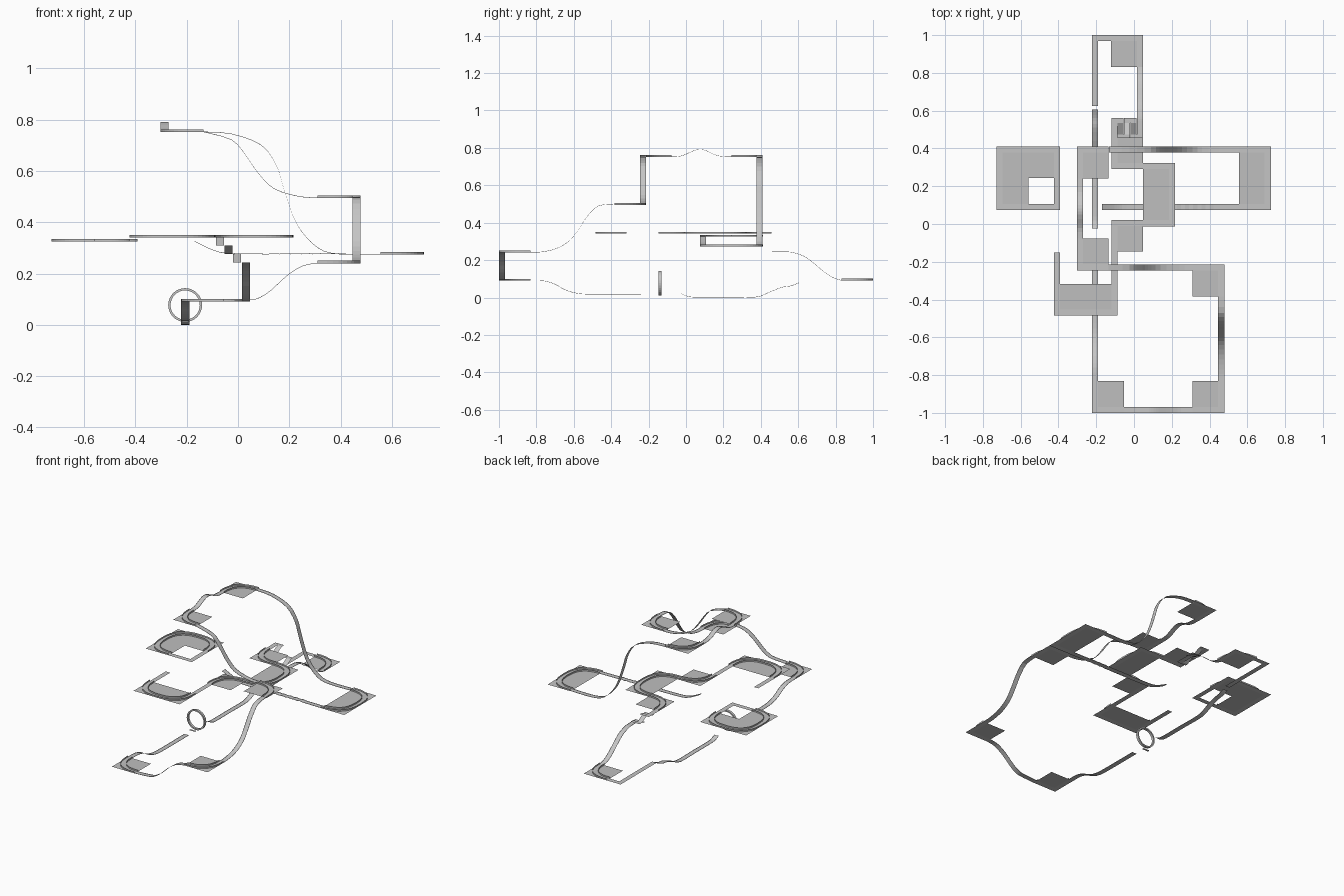
import bpy, bmesh, math

if "Cube" in bpy.data.objects:
    bpy.data.objects.remove(bpy.data.objects["Cube"])

W, S = 0.032, 0.168          # lane width, corner tile size
WALL = 0.01                  # kerb height


def material(name, v):
    m = bpy.data.materials.new(name)
    m.diffuse_color = (v, v, v, 1)
    m.use_nodes = True
    m.node_tree.nodes["Principled BSDF"].inputs["Base Color"].default_value = m.diffuse_color
    return m


LANE = material("lane grey", 0.56)
INFIELD = material("infield grey", 0.52)


def finish(name, bm, up=True):
    bm.normal_update()
    if up:
        for f in bm.faces:
            if f.normal.z < -1e-6:
                f.normal_flip()
    me = bpy.data.meshes.new(name)
    bm.to_mesh(me)
    bm.free()
    me.materials.append(LANE)
    me.materials.append(INFIELD)
    ob = bpy.data.objects.new(name, me)
    bpy.context.collection.objects.link(ob)
    return ob


def smooth(pts, n=3):
    """Catmull-Rom samples through (distance, height) points."""
    p = [pts[0]] + pts + [pts[-1]]
    out = []
    for i in range(1, len(p) - 2):
        for k in range(n):
            t = k / n
            out.append(tuple(0.5 * (2 * b + (c - a) * t + (2*a - 5*b + 4*c - d) * t*t
                             + (3*b - a - 3*c + d) * t**3)
                             for a, b, c, d in zip(p[i-1], p[i], p[i+1], p[i+2])))
    return out + [pts[-1]]


def strip(name, axis, at, pts, curve=True, lip=0.0):
    """Thin road along axis 'x' or 'y', centred at the other coordinate; lip adds tiny side edges."""
    if curve and len(pts) > 2:
        pts = smooth(pts)
        lip = 0.002
    bm = bmesh.new()
    rows = []
    for d, z in pts:
        section = [(at - W / 2, z), (at + W / 2, z)]
        if lip:
            section = [(at - W / 2, z + lip)] + section + [(at + W / 2, z + lip)]
        rows.append([bm.verts.new((d, o, h) if axis == 'x' else (o, d, h)) for o, h in section])
    for a, b in zip(rows, rows[1:]):
        for j in range(len(a) - 1):
            bm.faces.new((a[j], a[j + 1], b[j + 1], b[j]))
    finish(name, bm)


def quad(bm, x0, y0, x1, y1, z, mat=0):
    f = bm.faces.new([bm.verts.new(c) for c in
                      ((x0, y0, z), (x1, y0, z), (x1, y1, z), (x0, y1, z))])
    f.material_index = mat


def tile(name, cx, cy, dx, dy, z):
    """Corner tile: outer corner at (cx, cy), reaching inward along dx, dy."""
    bm = bmesh.new()
    ix, iy = cx + dx * S, cy + dy * S
    lx, ly = cx + dx * W, cy + dy * W
    quad(bm, cx, cy, lx, iy, z)
    quad(bm, lx, cy, ix, ly, z)
    quad(bm, lx, ly, ix, iy, z, 1)
    for r in (S, S - W):                       # rounded kerbs
        prev = None
        for k in range(13):
            a = math.pi / 2 * k / 12
            x = ix - dx * r * max(math.cos(a), 0) ** 0.75
            y = iy - dy * r * max(math.sin(a), 0) ** 0.75
            cur = (bm.verts.new((x, y, z)), bm.verts.new((x, y, z + WALL)))
            if prev:
                bm.faces.new((prev[0], cur[0], cur[1], prev[1]))
            prev = cur
    finish(name, bm)


# Corner tiles: outer corner x, y, inward direction, height
for name, *args in (
        ("top_back_corner", -0.302, 0.41, 1, -1, 0.751),
        ("top_front_corner", -0.302, -0.245, 1, 1, 0.751),
        ("mid_right_corner", 0.478, -0.215, -1, -1, 0.495),
        ("low_right_corner", 0.478, -1.0, -1, 1, 0.240),
        ("low_left_corner", -0.222, -1.0, 1, 1, 0.090),
        ("back_corner", 0.047, 1.0, -1, -1, 0.091),
        ("s_bend_entry", -0.12, 0.29, 1, 1, 0.341),
        ("s_bend_right_back", 0.216, 0.324, -1, -1, 0.341),
        ("s_bend_right_front", 0.216, -0.012, -1, 1, 0.341),
        ("s_bend_exit", -0.12, 0.022, 1, -1, 0.341),
        ("u_turn_right", -0.088, -0.485, -1, 1, 0.341),
        ("u_turn_left", -0.423, -0.485, 1, 1, 0.341),
        ("loop_back_right", -0.391, 0.411, -1, -1, 0.325),
        ("loop_back_left", -0.727, 0.411, 1, -1, 0.325),
        ("loop_front_left", -0.727, 0.075, 1, 1, 0.325),
        ("right_u_turn_front", 0.724, 0.075, -1, 1, 0.274),
        ("right_u_turn_back", 0.724, 0.411, -1, -1, 0.274)):
    tile(name, *args)

# High road: climb, hump, descents
strip("climb", 'x', 0.394, [(0.556, 0.275), (0.395, 0.275), (0.31, 0.30), (0.23, 0.39),
      (0.18, 0.525), (0.15, 0.62), (0.09, 0.70), (-0.025, 0.743), (-0.133, 0.751)])
strip("hump_road", 'y', -0.286, [(0.242, 0.751), (0.17, 0.757), (0.10, 0.787), (0.05, 0.787),
      (-0.02, 0.757), (-0.077, 0.751)])
strip("first_descent", 'x', -0.23, [(-0.134, 0.751), (-0.025, 0.72), (0.03, 0.66),
      (0.075, 0.595), (0.14, 0.53), (0.24, 0.499), (0.31, 0.495)])
strip("second_descent", 'y', 0.462, [(-0.383, 0.499), (-0.47, 0.488), (-0.53, 0.43),
      (-0.57, 0.37), (-0.62, 0.305), (-0.69, 0.262), (-0.77, 0.243), (-0.832, 0.24)])
strip("third_descent", 'x', -0.984, [(0.31, 0.24), (0.25, 0.228), (0.19, 0.19),
      (0.13, 0.135), (0.09, 0.108), (0.05, 0.096), (-0.054, 0.09)])

# Ground road through the hoop
strip("hoop_approach", 'y', -0.206, [(-0.832, 0.09), (-0.76, 0.088), (-0.70, 0.07),
      (-0.65, 0.042), (-0.58, 0.021), (-0.48, 0.016), (-0.24, 0.016)])
strip("hoop_landing", 'y', -0.206, [(-0.025, 0.02), (0.0, 0.009), (0.04, 0.001), (0.2, 0.001),
      (0.37, 0.001), (0.44, 0.025), (0.51, 0.053), (0.56, 0.061), (0.605, 0.078)])
strip("back_straight", 'y', -0.206, [(0.625, 0.091), (1.0, 0.091)])
strip("back_straight_top", 'x', 0.984, [(-0.19, 0.091), (-0.121, 0.091)])
strip("back_climb", 'y', 0.031, [(0.832, 0.091), (0.79, 0.104), (0.74, 0.135), (0.68, 0.185),
      (0.63, 0.22), (0.57, 0.24), (0.53, 0.243), (0.46, 0.243)])

# Hoop standing across the road, with a small foot
bm = bmesh.new()
N = 32
rings = []
for k in range(N):
    a = 2 * math.pi * k / N
    rings.append([bm.verts.new((-0.206 + r * math.cos(a), y, 0.077 + r * math.sin(a)))
                  for r, y in ((0.066, -0.147), (0.066, -0.131), (0.057, -0.131), (0.057, -0.147))])
for k in range(N):
    a, b = rings[k], rings[(k + 1) % N]
    for j in range(4):
        bm.faces.new((a[j], a[(j+1) % 4], b[(j+1) % 4], b[j]))
bmesh.ops.recalc_face_normals(bm, faces=bm.faces)
finish("hoop", bm, up=False)
bm = bmesh.new()
quad(bm, -0.245, -0.163, -0.2, -0.147, 0.006)
finish("hoop_foot", bm)

# Switchback: alternating slopes joined by flat pads
step = 0.0335
zs = [0.243, 0.276, 0.309, 0.342]
for i in range(3):
    x = 0.03 - step * (i + 1)
    lo, hi = (0.475, 0.535) if i % 2 == 0 else (0.535, 0.475)
    strip("switchback_slope", 'y', x, [(lo, zs[i]), (hi, zs[i + 1])])
bm = bmesh.new()
for i in range(4):
    x1 = 0.03 - step * i + W / 2
    y0, y1 = (0.457, 0.475) if i % 2 == 0 else (0.535, 0.56)
    quad(bm, x1 - step - W, y0, x1, y1, zs[i])
finish("switchback_pads", bm)
strip("switchback_exit", 'y', -0.104, [(0.56, 0.342), (0.458, 0.341)])

# Middle road, jumps and washboard
strip("s_bend_straight", 'y', -0.104, [(-0.146, 0.341), (-0.317, 0.341)])
strip("jump_takeoff", 'y', -0.407, [(-0.317, 0.341), (-0.15, 0.341)])
strip("jump_landing", 'y', -0.407, [(0.075, 0.325), (0.243, 0.325)])
strip("loop_exit", 'x', 0.091, [(-0.559, 0.325), (-0.391, 0.325)])
wash = [(-0.17, 0.325), (-0.13, 0.305), (-0.09, 0.288), (-0.04, 0.278), (0.1, 0.275)]
wash = smooth(wash) + [(0.12 + 0.0215 * k, 0.275 + (0.003 if k % 2 else 0)) for k in range(15)]
strip("washboard", 'x', 0.091, wash + [(0.556, 0.274)], curve=False, lip=0.002)
